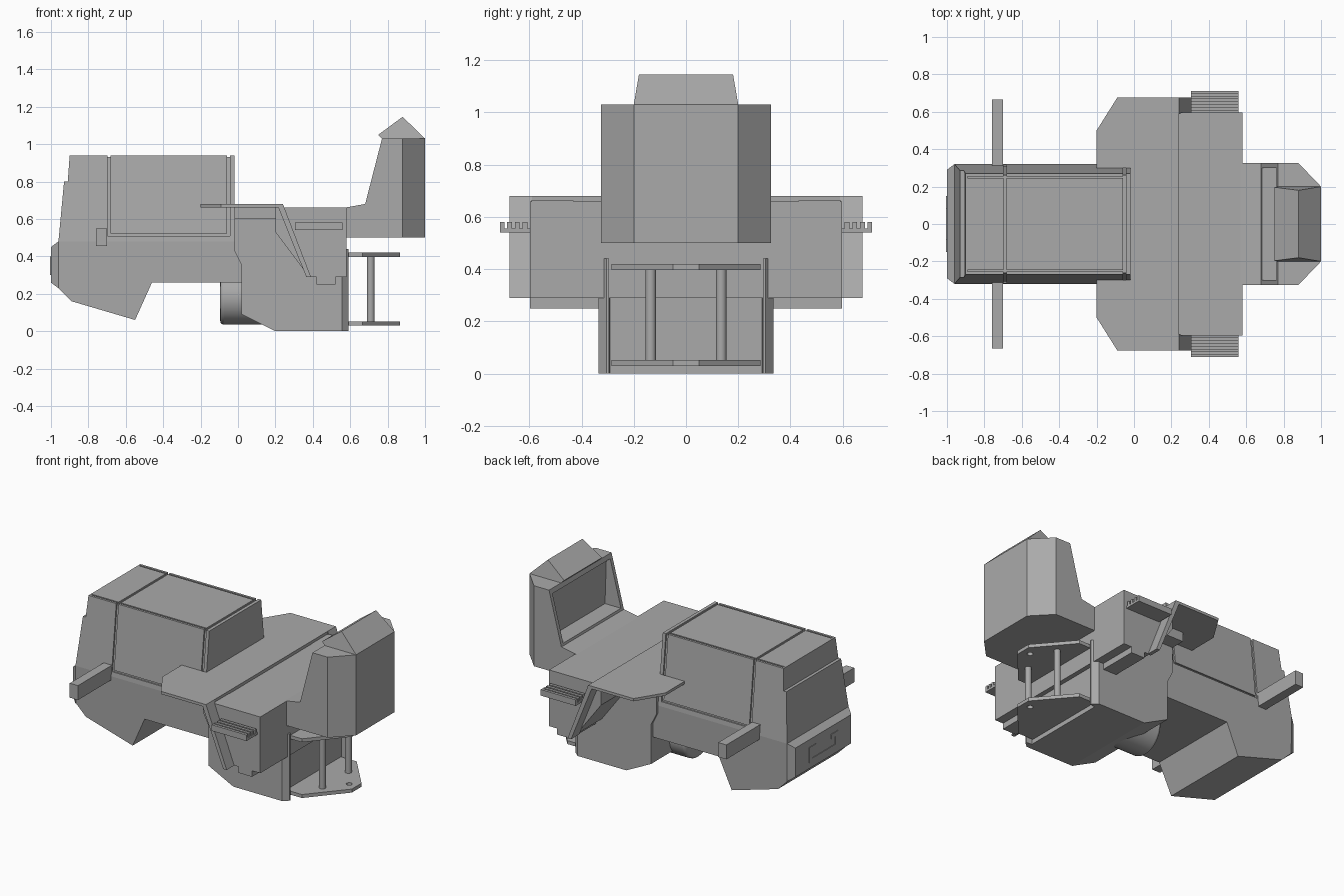
import bpy, bmesh, math
from mathutils import Vector

if "Cube" in bpy.data.objects:
    bpy.data.objects.remove(bpy.data.objects["Cube"])

grey = bpy.data.materials.new("plain grey")
grey.use_nodes = True
grey.diffuse_color = (0.4, 0.4, 0.4, 1)
grey.node_tree.nodes["Principled BSDF"].inputs["Base Color"].default_value = (0.4, 0.4, 0.4, 1)


def loft(name, ring_a, ring_b):
    """Closed solid between two matching rings of points."""
    bm = bmesh.new()
    a = [bm.verts.new(p) for p in ring_a]
    b = [bm.verts.new(p) for p in ring_b]
    bm.faces.new(a)
    bm.faces.new(b)
    for i in range(len(a)):
        j = (i + 1) % len(a)
        bm.faces.new((a[i], a[j], b[j], b[i]))
    bmesh.ops.recalc_face_normals(bm, faces=bm.faces)
    mesh = bpy.data.meshes.new(name)
    bm.to_mesh(mesh)
    bm.free()
    mesh.materials.append(grey)
    ob = bpy.data.objects.new(name, mesh)
    bpy.context.collection.objects.link(ob)
    return ob


def side_profile(name, pts, y0, y1):
    return loft(name, [(x, y0, z) for x, z in pts], [(x, y1, z) for x, z in pts])


def tapered(name, pts, half):
    """Side profile whose half width depends on position."""
    return loft(name, [(x, -half(x, z), z) for x, z in pts], [(x, half(x, z), z) for x, z in pts])


def plan(name, pts, z0, z1):
    return loft(name, [(x, y, z0) for x, y in pts], [(x, y, z1) for x, y in pts])


def box(name, x0, x1, y0, y1, z0, z1):
    return plan(name, [(x0, y0), (x1, y0), (x1, y1), (x0, y1)], z0, z1)


def mirrored(pts):
    return pts + [(x, -y) for x, y in reversed(pts)]


def boolean(ob, cutter, operation):
    cutter.hide_render = True
    mod = ob.modifiers.new("cut", "BOOLEAN")
    mod.operation, mod.solver, mod.object = operation, "EXACT", cutter
    bpy.context.view_layer.objects.active = ob
    bpy.ops.object.modifier_apply(modifier=mod.name)
    bpy.data.objects.remove(cutter)


def rod(name, p, q, r, sides=24, bevel=0):
    p, q = Vector(p), Vector(q)
    bpy.ops.mesh.primitive_cylinder_add(vertices=sides, radius=r, depth=(q - p).length, location=(p + q) / 2)
    ob = bpy.context.object
    ob.name = name
    ob.rotation_euler = (q - p).to_track_quat("Z", "Y").to_euler()
    ob.data.materials.append(grey)
    if bevel:
        mod = ob.modifiers.new("round", "BEVEL")
        mod.width, mod.segments = bevel, 3
    bpy.ops.object.shade_smooth_by_angle(angle=math.radians(40))
    return ob


# Cab: tapered upper shell over a straight lower shell with a wedge chin
def cab_half(x, z):
    return 0.32 - 0.05 * (z - 0.48) / 0.46


cab_upper = tapered("cab_upper", [(-0.96, 0.48), (-0.93, 0.80), (-0.91, 0.80), (-0.90, 0.94),
                                  (-0.02, 0.94), (-0.02, 0.48)], cab_half)
tapered("cab_lower", [(-0.96, 0.48), (-0.02, 0.48), (-0.02, 0.43), (0.02, 0.35), (0.02, 0.26),
                      (-0.46, 0.26), (-0.55, 0.06), (-0.89, 0.16), (-0.96, 0.23)],
        lambda x, z: 0.32 - 0.01 * (0.48 - z) / 0.42)
loft("nose_panel", [(-0.96, -0.32, 0.23), (-0.96, 0.32, 0.23), (-0.96, 0.32, 0.48), (-0.96, -0.32, 0.48)],
     [(-1, -0.29, 0.26), (-1, 0.29, 0.26), (-1, 0.29, 0.45), (-1, -0.29, 0.45)])

# Grooves that outline the cab's roof and side panels
for x in (-0.69, -0.05):
    boolean(cab_upper, box("groove_cutter", x - 0.008, x + 0.008, -0.5, 0.5, 0.93, 1), "DIFFERENCE")
for s in (-1, 1):
    boolean(cab_upper, box("groove_cutter", -0.89, -0.05, s * 0.245, s * 0.255, 0.93, 1), "DIFFERENCE")

    def on_side(x0, x1, z0, z1):
        ring = [(x0, z0), (x1, z0), (x1, z1), (x0, z1)]
        return loft("groove_cutter", [(x, s * (cab_half(x, z) - 0.01), z) for x, z in ring],
                    [(x, s * (cab_half(x, z) + 0.05), z) for x, z in ring])
    boolean(cab_upper, on_side(-0.698, -0.682, 0.51, 1), "DIFFERENCE")
    boolean(cab_upper, on_side(-0.058, -0.042, 0.51, 1), "DIFFERENCE")
    boolean(cab_upper, on_side(-0.69, -0.05, 0.51, 0.522), "DIFFERENCE")

# Raised bracket outline on the nose
for s in (-1, 1):
    box("nose_bracket_side", -1.004, -0.99, s * 0.12, s * 0.15, 0.32, 0.40)
    box("nose_bracket_tip", -1.004, -0.99, s * 0.08, s * 0.12, 0.37, 0.40)
box("nose_bracket_base", -1.004, -0.99, -0.15, 0.15, 0.30, 0.32)

# Chassis hull under the deck
side_profile("chassis_hull", [(-0.02, 0.66), (-0.02, 0.43), (0.02, 0.35), (0.02, 0.09), (0.20, 0),
                              (0.55, 0), (0.55, 0.66)], -0.335, 0.335)
box("deck_front", -0.02, 0.24, -0.43, 0.43, 0.60, 0.68)
side_profile("deck_box", [(0.20, 0.66), (0.20, 0.53), (0.38, 0.29), (0.42, 0.29), (0.42, 0.25),
                          (0.52, 0.25), (0.52, 0.29), (0.58, 0.29), (0.58, 0.66)], -0.597, 0.597)
rod("underside_drum", (-0.095, 0, 0.18), (0.15, 0, 0.18), 0.145, 40, 0.02)

for s in (-1, 1):
    # Rear flange, fender, fender strut, ribbed step and side arm
    plan("rear_flange", [(0.54, s * 0.29), (0.54, s * 0.335), (0.555, s * 0.335), (0.59, s * 0.305),
                         (0.59, s * 0.295)], 0, 0.44)
    plan("fender_plate", [(-0.20, s * 0.30), (-0.20, s * 0.50), (-0.09, s * 0.675), (0.24, s * 0.675),
                          (0.24, s * 0.30)], 0.662, 0.68)
    side_profile("fender_strut", [(0.24, 0.68), (0.39, 0.29), (0.365, 0.29), (0.215, 0.662)],
                 s * 0.59, s * 0.675)
    box("step_base", 0.305, 0.56, s * 0.59, s * 0.712, 0.54, 0.555)
    for y in (0.615, 0.645, 0.675, 0.702):
        box("step_rib", 0.305, 0.56, s * (y - 0.008), s * (y + 0.01), 0.55, 0.58)
    box("side_arm", -0.76, -0.70, s * 0.29, s * 0.665, 0.455, 0.55)

# Rear tower with chamfered back corners and a recessed front
tower = side_profile("rear_tower", [(0.57, 0.50), (0.57, 0.66), (0.68, 0.68), (0.77, 1.03), (1, 1.03),
                                    (1, 0.50)], -0.325, 0.325)
boolean(tower, plan("corner_cutter", mirrored([(0.5, 0.5), (0.7, 0.5), (0.7, 0.325), (0.88, 0.325), (1, 0.2)]),
                    0.4, 1.2), "INTERSECT")
boolean(tower, side_profile("recess_cutter", [(0.60, 0.695), (0.80, 0.695), (0.79, 1.0), (0.60, 1.0)],
                            -0.3, 0.3), "DIFFERENCE")
tapered("tower_cap", [(0.77, 1.03), (0.75, 1.05), (0.88, 1.146), (1, 1.03)],
        lambda x, z: 0.2 - 0.02 * (z - 1.03) / 0.116)

# Hitch: two pierced plates joined by two posts
outline = mirrored([(0.54, 0.285), (0.665, 0.285), (0.865, 0.05)])
for name, z in (("lower_hitch_plate", 0.03), ("upper_hitch_plate", 0.397)):
    plate = plan(name, outline, z, z + 0.023)
    boolean(plate, rod("pin_hole_cutter", (0.81, 0, z - 0.1), (0.81, 0, z + 0.1), 0.018, 16), "DIFFERENCE")
for s in (-1, 1):
    rod("hitch_post", (0.71, s * 0.135, 0.04), (0.71, s * 0.135, 0.41), 0.02)
